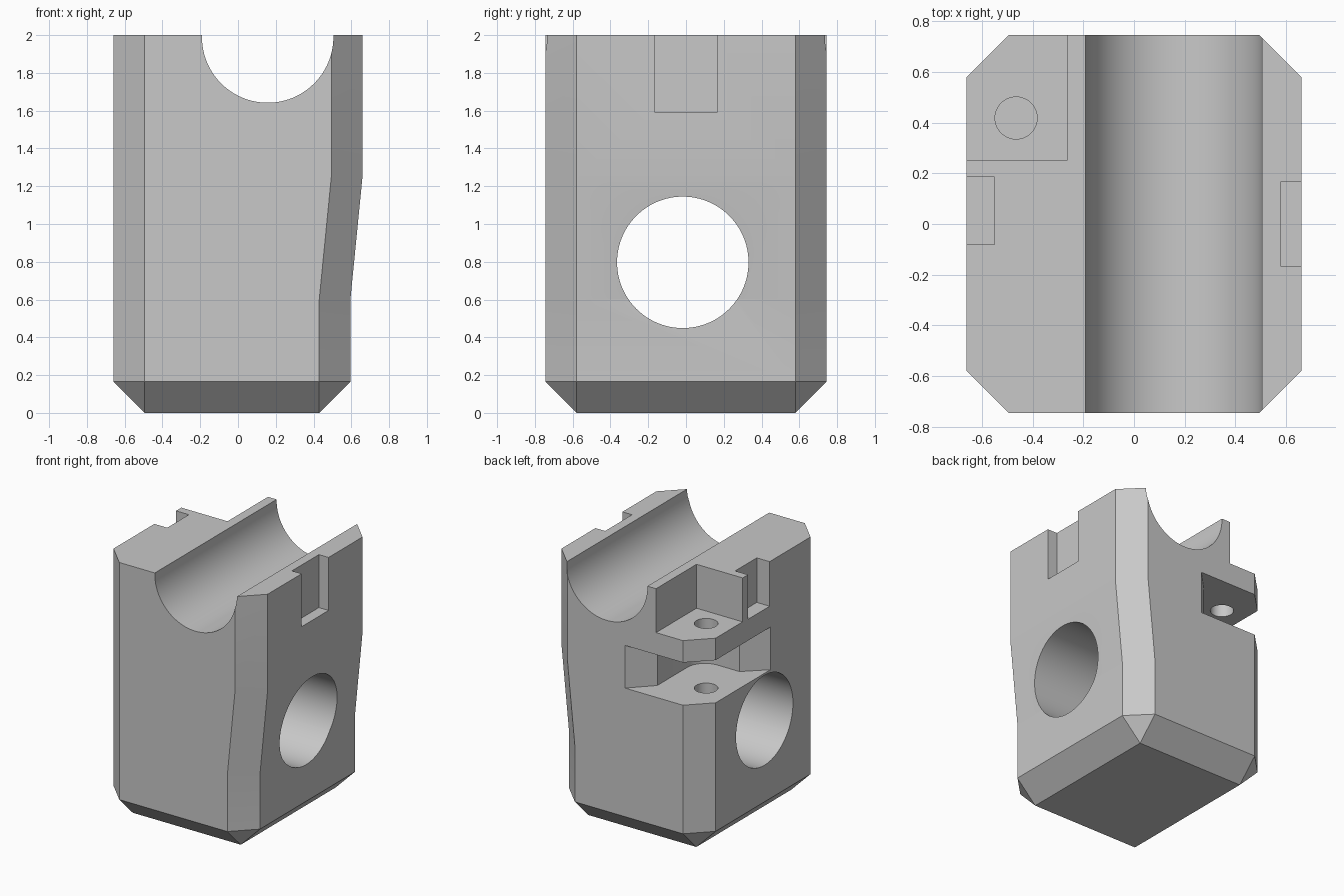
import bpy
import bmesh
import math
from mathutils import Matrix, Vector

cube = bpy.data.objects.get("Cube")
if cube:
    bpy.data.objects.remove(cube, do_unlink=True)

grey = bpy.data.materials.new("matte grey")
grey.use_nodes = True
GREY = (0.58, 0.58, 0.58, 1)
grey.diffuse_color = GREY
grey.node_tree.nodes["Principled BSDF"].inputs["Base Color"].default_value = GREY


def make_object(name, bm):
    bmesh.ops.recalc_face_normals(bm, faces=bm.faces)
    mesh = bpy.data.meshes.new(name)
    bm.to_mesh(mesh)
    bm.free()
    mesh.materials.append(grey)
    obj = bpy.data.objects.new(name, mesh)
    bpy.context.collection.objects.link(obj)
    return obj


def box(name, low, high):
    low, high = Vector(low), Vector(high)
    bm = bmesh.new()
    bmesh.ops.create_cube(bm, size=1)
    size = high - low
    bmesh.ops.transform(bm, verts=bm.verts, matrix=Matrix.Translation((low + high) / 2)
                        @ Matrix.Diagonal((*size, 1)))
    return make_object(name, bm)


def cylinder(name, centre, radius, length, axis, sides):
    turn = Vector((0, 0, 1)).rotation_difference(Vector(axis)).to_matrix().to_4x4()
    bm = bmesh.new()
    bmesh.ops.create_cone(bm, cap_ends=True, segments=sides, radius1=radius, radius2=radius,
                          depth=length, matrix=Matrix.Translation(centre) @ turn)
    return make_object(name, bm)


def prism(name, outline, bottom, top):
    bm = bmesh.new()
    face = bm.faces.new([bm.verts.new((x, y, bottom)) for x, y in outline])
    new = bmesh.ops.extrude_face_region(bm, geom=[face])["geom"]
    bmesh.ops.translate(bm, vec=(0, 0, top - bottom),
                        verts=[v for v in new if isinstance(v, bmesh.types.BMVert)])
    return make_object(name, bm)


# Block body: stacked eight-sided rings, the lowest pinched to a rectangle
LEFT, HALF_Y, CH = -0.66, 0.745, 0.165


def ring(bm, z, right, pinched=False):
    points = []
    for sx, sy in ((1, -1), (1, 1), (-1, 1), (-1, -1)):
        x, y = (right if sx > 0 else LEFT), sy * HALF_Y
        if pinched:
            points += [(x - sx * CH, y - sy * CH)] * 2
        else:
            pair = [(x - sx * CH, y), (x, y - sy * CH)]
            points += pair if sx * sy < 0 else pair[::-1]
    return [bm.verts.new((px, py, z)) for px, py in points]


bm = bmesh.new()
rings = [ring(bm, 0, 0.595, True), ring(bm, CH, 0.595), ring(bm, 0.6, 0.595),
         ring(bm, 1.26, 0.66), ring(bm, 2, 0.66)]
for low, high in zip(rings, rings[1:]):
    for i in range(8):
        j = (i + 1) % 8
        bm.faces.new((low[i], low[j], high[j], high[i]))
bm.faces.new(rings[0][::-1])
bm.faces.new(rings[-1])
bmesh.ops.remove_doubles(bm, verts=bm.verts, dist=0.0001)
body = make_object("block_body", bm)

# Flared slot with a rounded inner corner
slot = [(0.1, 0.848), (-0.8, 0.848), (-0.8, -0.22), (-0.5, 0.06)]
for k in range(13):
    a = -math.pi / 2 + k * math.pi / 24
    slot.append((-0.31 + 0.15 * math.cos(a), 0.21 + 0.15 * math.sin(a)))
slot.append((-0.16, 0.58))

# Groove, bores, pockets and slot to cut away
cutters = [
    cylinder("rod_groove", (0.157, 0, 1.99), 0.348, 2, (0, 1, 0), 96),
    box("groove_mouth", (-0.191, -1, 1.99), (0.505, 1, 2.2)),
    cylinder("cross_bore", (0, -0.017, 0.797), 0.348, 2, (1, 0, 0), 96),
    box("corner_pocket", (-0.9, 0.25, 1.66), (-0.265, 0.9, 2.3)),
    box("left_notch", (0.577, -0.165, 1.59), (0.9, 0.165, 2.3)),
    box("right_notch", (-0.9, -0.08, 1.655), (-0.55, 0.185, 2.3)),
    prism("flared_slot", slot, 1.16, 1.49),
    cylinder("screw_hole", (-0.465, 0.418, 1.25), 0.083, 1, (0, 0, 1), 48),
]
bpy.context.view_layer.objects.active = body
for cutter in cutters:
    mod = body.modifiers.new(cutter.name, "BOOLEAN")
    mod.operation = "DIFFERENCE"
    mod.solver = "EXACT"
    mod.object = cutter
    cutter.hide_render = True
    bpy.ops.object.modifier_apply(modifier=mod.name)
for cutter in cutters:
    bpy.data.objects.remove(cutter, do_unlink=True)

# Smooth bores, sharp edges
bpy.ops.object.select_all(action="DESELECT")
body.select_set(True)
bpy.ops.object.shade_smooth_by_angle(angle=math.radians(8))
